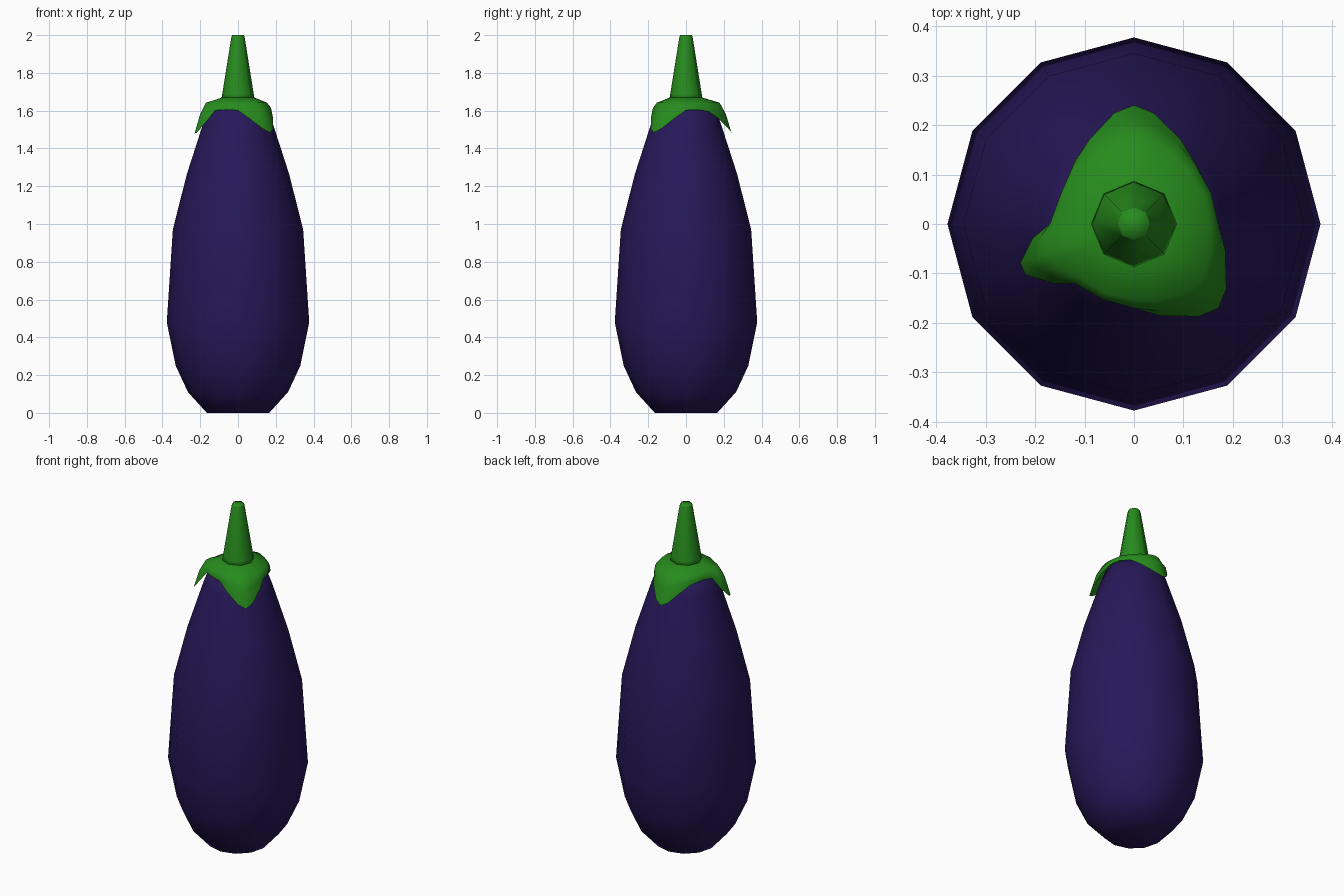
import bpy, bmesh
from math import cos, sin, radians, tau

if "Cube" in bpy.data.objects:
    bpy.data.objects.remove(bpy.data.objects["Cube"])


def material(name, rgb):
    m = bpy.data.materials.new(name)
    m.diffuse_color = (*rgb, 1)
    m.use_nodes = True
    m.node_tree.nodes["Principled BSDF"].inputs["Base Color"].default_value = m.diffuse_color
    return m


def skin(name, rings, mat, cap_bottom=True, cap_top=True):
    """Bridge equal-length rings of points, listed from bottom to top."""
    bm = bmesh.new()
    loops = [[bm.verts.new(p) for p in ring] for ring in rings]
    for a, b in zip(loops, loops[1:]):
        n = len(a)
        for i in range(n):
            j = (i + 1) % n
            bm.faces.new((a[i], a[j], b[j], b[i]))
    if cap_bottom:
        bm.faces.new(loops[0][::-1])
    if cap_top:
        bm.faces.new(loops[-1])
    for f in bm.faces:
        f.smooth = True
    me = bpy.data.meshes.new(name)
    bm.to_mesh(me)
    bm.free()
    me.materials.append(mat)
    ob = bpy.data.objects.new(name, me)
    bpy.context.collection.objects.link(ob)
    return ob


def lathe(name, profile, sides, mat):
    rings = [[(r * cos(tau * i / sides), r * sin(tau * i / sides), z)
              for i in range(sides)] for r, z in profile]
    return skin(name, rings, mat)


purple = material("purple_skin", (0.02, 0.009, 0.1))
green = material("green_leaf", (0.02, 0.26, 0.012))

# Fruit body: 12-sided lathe
lathe("fruit_body", [(0.165, 0), (0.265, 0.11), (0.33, 0.25), (0.377, 0.48),
                     (0.345, 0.97), (0.272, 1.26), (0.185, 1.53),
                     (0.155, 1.61), (0.08, 1.635)], 12, purple)

# Stalk: tapered octagon
lathe("stalk", [(0.088, 1.66), (0.083, 1.69), (0.035, 1.99), (0.031, 2.0)], 8, green)

# Leafy cap: three drooping lobes, outline as (angle, radius)
outline = [(0, 0.17), (22, 0.168), (44, 0.174), (61, 0.195), (80, 0.228),
           (90, 0.24), (100, 0.228), (118, 0.193), (134, 0.174), (157, 0.16),
           (180, 0.17), (188, 0.207), (199, 0.243), (205, 0.242), (216, 0.204),
           (225, 0.17), (248, 0.165), (270, 0.17), (286, 0.193), (305, 0.228),
           (315, 0.241), (325, 0.228), (344, 0.192)]


def cap_ring(kind):
    pts = []
    for deg, edge in outline:
        w = max(0, (edge - 0.168) / 0.072)
        r, z = {"edge": (edge, 1.605 - 0.12 * w),
                "mid": (min(edge, 0.169) + 0.042 * w, 1.622 - 0.04 * w),
                "shoulder": (0.152 + 0.026 * w, 1.642),
                "inner": (0.085, 1.67),
                "hub": (0.03, 1.675)}[kind]
        a = radians(deg)
        pts.append((r * cos(a), r * sin(a), z))
    return pts


skin("leafy_cap", [cap_ring(k) for k in ("edge", "mid", "shoulder", "inner", "hub")],
     green, cap_bottom=False)
